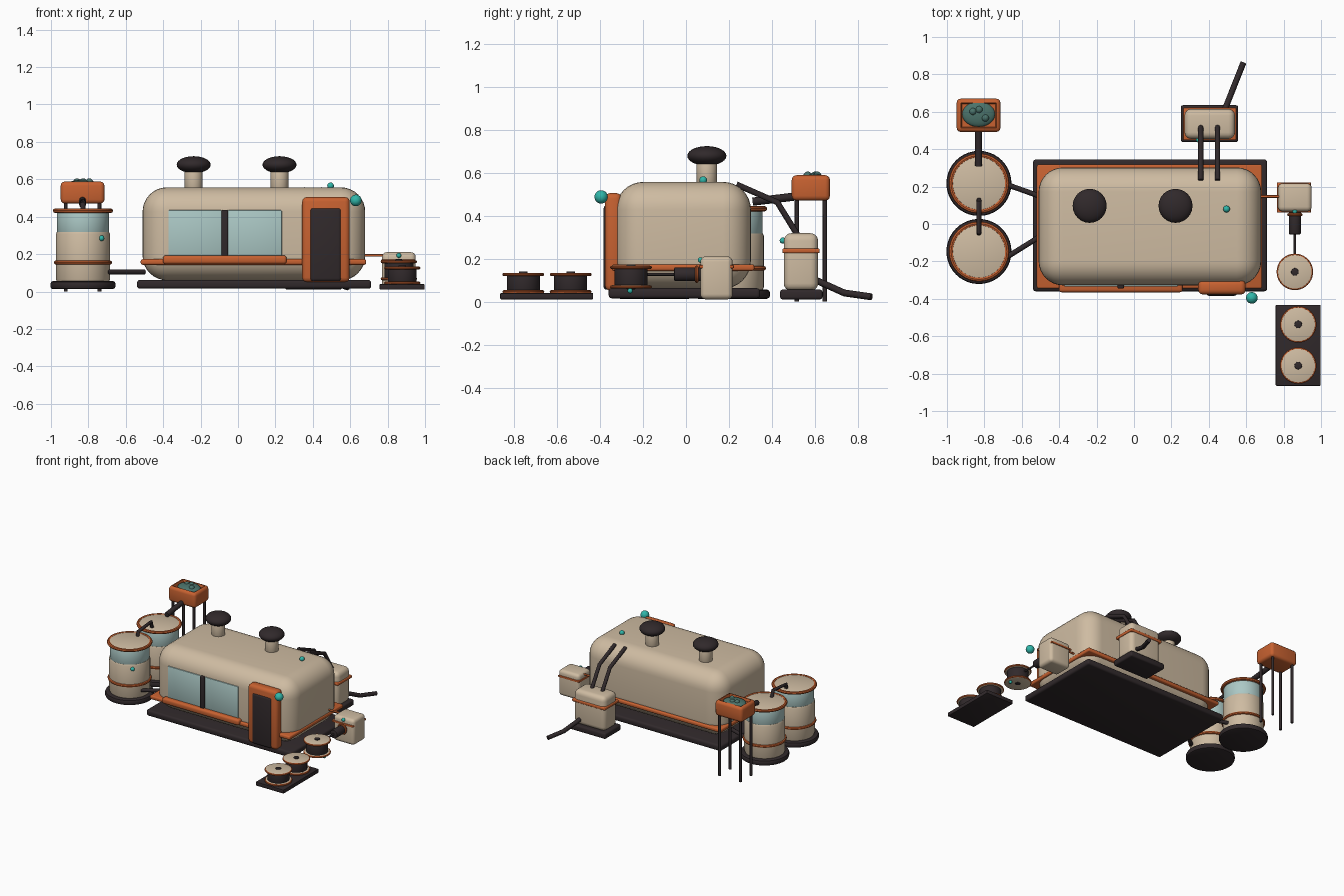
import bpy, bmesh, math
from mathutils import Vector, Matrix

if "Cube" in bpy.data.objects:
    bpy.data.objects.remove(bpy.data.objects["Cube"])


def make_mat(name, rgb):
    m = bpy.data.materials.new(name)
    m.diffuse_color = (*rgb, 1)
    m.use_nodes = True
    m.node_tree.nodes["Principled BSDF"].inputs["Base Color"].default_value = m.diffuse_color
    return m


CREAM = make_mat("cream", (0.62, 0.50, 0.36))
ORANGE = make_mat("orange", (0.57, 0.12, 0.03))
DARK = make_mat("charcoal", (0.03, 0.022, 0.024))
GLASS = make_mat("pale_glass", (0.41, 0.58, 0.56))
TEAL = make_mat("teal", (0.03, 0.47, 0.40))
ALGAE = make_mat("dark_green", (0.07, 0.17, 0.145))


def finish(name, bm, mat, angle=40):
    bmesh.ops.recalc_face_normals(bm, faces=bm.faces)
    me = bpy.data.meshes.new(name)
    bm.to_mesh(me)
    bm.free()
    return add(name, me, mat, angle)


def add(name, me, mat, angle=40):
    me.materials.clear()
    me.materials.append(mat)
    ob = bpy.data.objects.new(name, me)
    bpy.context.collection.objects.link(ob)
    bpy.ops.object.select_all(action='DESELECT')
    bpy.context.view_layer.objects.active = ob
    ob.select_set(True)
    bpy.ops.object.shade_smooth_by_angle(angle=math.radians(angle))
    return ob


def box(name, x, y, z, mat, bevel=0.0, seg=3):
    """Rounded box from (min, max) ranges."""
    bm = bmesh.new()
    bmesh.ops.create_cube(bm, size=1)
    for v in bm.verts:
        v.co = [r[0] if c < 0 else r[1] for c, r in zip(v.co, (x, y, z))]
    if bevel:
        bmesh.ops.bevel(bm, geom=bm.edges[:], offset=bevel, segments=seg,
                        profile=0.5, affect='EDGES')
    return finish(name, bm, mat)


def lathe(name, profile, loc, mat, steps=40, axis='Z'):
    """Revolve (radius, height) points, closed on the axis where radius is 0."""
    bm = bmesh.new()
    vs = [bm.verts.new((r, 0, h)) for r, h in profile]
    es = [bm.edges.new(p) for p in zip(vs, vs[1:])]
    bmesh.ops.spin(bm, geom=vs + es, cent=(0, 0, 0), axis=(0, 0, 1),
                   angle=math.tau, steps=steps)
    bmesh.ops.remove_doubles(bm, verts=bm.verts, dist=1e-5)
    if axis == 'Y':
        bm.transform(Matrix.Rotation(-math.pi / 2, 4, 'X'))
    bm.transform(Matrix.Translation(loc))
    return finish(name, bm, mat)


def drum(name, loc, r, z0, z1, mat, b=0.01, axis='Z'):
    """Cylinder with softened rims."""
    k = b * 0.3
    prof = [(0, z0), (r - b, z0), (r - k, z0 + k), (r, z0 + b),
            (r, z1 - b), (r - k, z1 - k), (r - b, z1), (0, z1)]
    return lathe(name, prof, loc, mat, axis=axis)


def ring(name, loc, R, r, mat, axis='Z'):
    prof = [(R + r * math.cos(i * math.tau / 8), r * math.sin(i * math.tau / 8))
            for i in range(9)]
    return lathe(name, prof, loc, mat, axis=axis)


def ball(name, loc, r, mat, scale=(1, 1, 1)):
    bm = bmesh.new()
    bmesh.ops.create_uvsphere(bm, u_segments=24, v_segments=14, radius=r)
    bm.transform(Matrix.Translation(loc) @ Matrix.Diagonal((*scale, 1)))
    return finish(name, bm, mat, 60)


def tube(name, pts, r, mat):
    cu = bpy.data.curves.new(name, 'CURVE')
    cu.dimensions = '3D'
    cu.bevel_depth, cu.bevel_resolution, cu.use_fill_caps = r, 2, True
    sp = cu.splines.new('POLY')
    sp.points.add(len(pts) - 1)
    for p, co in zip(sp.points, pts):
        p.co = (*co, 1)
    tmp = bpy.data.objects.new(name + "_path", cu)
    bpy.context.collection.objects.link(tmp)
    bpy.context.view_layer.update()
    dg = bpy.context.evaluated_depsgraph_get()
    me = bpy.data.meshes.new_from_object(tmp.evaluated_get(dg))
    bpy.data.objects.remove(tmp)
    return add(name, me, mat, 50)


# Main habitat: slab, rounded shell and belt
box("base_slab", (-0.54, 0.712), (-0.36, 0.345), (0.015, 0.062), DARK, 0.015)
box("main_shell", (-0.51, 0.68), (-0.328, 0.302), (0.06, 0.557), CREAM, 0.13, 8)
box("belt", (-0.52, 0.685), (-0.345, 0.318), (0.143, 0.173), ORANGE, 0.01)

# Window panes, mullion and sill
for s, (a, b) in (("left", (-0.372, -0.088)), ("right", (-0.054, 0.234))):
    box(s + "_window", (a, b), (-0.334, -0.31), (0.19, 0.435), GLASS, 0.004, 2)
box("window_mullion", (-0.088, -0.054), (-0.345, -0.31), (0.19, 0.437), DARK, 0.006)
box("window_sill", (-0.402, 0.26), (-0.365, -0.30), (0.147, 0.193), ORANGE, 0.015)

# Door with frame and lamp
box("door_frame", (0.343, 0.597), (-0.377, -0.30), (0.05, 0.505), ORANGE, 0.025)
box("door_panel", (0.385, 0.552), (-0.384, -0.35), (0.055, 0.448), DARK, 0.016)
ball("door_lamp", (0.63, -0.395, 0.487), 0.031, TEAL)
ball("roof_lamp", (0.495, 0.08, 0.565), 0.018, TEAL)

# Roof vents
for s, x in (("left", -0.237), ("right", 0.222)):
    drum(s + "_vent_stem", (x, 0.097, 0), 0.048, 0.545, 0.66, CREAM)
    ball(s + "_vent_cap", (x, 0.097, 0.678), 0.091, DARK, (1, 1, 0.5))

# Two storage tanks
for s, y in (("front", -0.147), ("rear", 0.217)):
    c = (-0.829, y, 0)
    drum(s + "_tank_foot", c, 0.174, 0.013, 0.056, DARK, 0.014)
    drum(s + "_tank_body", c, 0.145, 0.05, 0.322, CREAM, 0.016)
    drum(s + "_tank_glass", c, 0.140, 0.315, 0.425, GLASS, 0.003)
    drum(s + "_tank_lid", c, 0.148, 0.422, 0.439, CREAM, 0.004)
    ring(s + "_tank_rim", (c[0], y, 0.432), 0.149, 0.012, ORANGE)
    ring(s + "_tank_hoop", (c[0], y, 0.155), 0.145, 0.011, ORANGE)
    tube(s + "_tank_pipe", [(-0.70, 1.12 * y - 0.025, 0.105),
                            (-0.50, 0.147 if y > 0 else -0.065, 0.105)], 0.014, DARK)
ball("tank_lamp", (-0.73, -0.253, 0.285), 0.015, TEAL)
tube("tank_link_pipe", [(-0.829, -0.05, 0.43), (-0.829, -0.045, 0.47),
                        (-0.829, 0.115, 0.485), (-0.829, 0.13, 0.43)], 0.013, DARK)

# Raised feed hopper with open top
HX, HY = -0.831, 0.581
tube("hopper_chute", [(HX, 0.31, 0.465), (HX, 0.50, 0.488)], 0.019, DARK)
bm = bmesh.new()
bmesh.ops.create_cube(bm, size=1)
bm.transform(Matrix.Translation((HX, HY, 0.529)) @ Matrix.Diagonal((0.234, 0.178, 0.118, 1)))
bmesh.ops.bevel(bm, geom=bm.edges[:], offset=0.022, segments=3, profile=0.5, affect='EDGES')
bm.normal_update()
top = max(bm.faces, key=lambda f: f.calc_center_median().z)
bmesh.ops.inset_region(bm, faces=[top], thickness=0.008)
for v in top.verts:
    v.co.z -= 0.02
finish("hopper", bm, ORANGE)
ball("algae_heap", (HX, HY + 0.006, 0.572), 0.088, ALGAE, (1, 0.77, 0.27))
for i, (dx, dy) in enumerate(((-0.03, 0.02), (0.003, 0.03), (0.036, -0.014))):
    ball(f"algae_lump_{i}", (HX + dx, HY + dy, 0.585), 0.02, ALGAE)
for i, (sx, sy) in enumerate(((-1, -1), (1, -1), (-1, 1), (1, 1))):
    tube(f"hopper_leg_{i}", [(HX + 0.09 * sx, HY + 0.065 * sy, 0.001),
                             (HX + 0.09 * sx, HY + 0.065 * sy, 0.48)], 0.01, DARK)

# Rear generator with hoses and ground cable
box("generator_foot", (0.25, 0.557), (0.438, 0.635), (0.01, 0.056), DARK, 0.012)
box("generator_body", (0.27, 0.54), (0.455, 0.615), (0.05, 0.318), CREAM, 0.035, 4)
box("generator_band", (0.263, 0.547), (0.448, 0.622), (0.225, 0.247), ORANGE, 0.006)
ball("generator_lamp", (0.345, 0.45, 0.284), 0.014, TEAL)
for s, x in (("left", 0.357), ("right", 0.447)):
    tube(s + "_hose", [(x, 0.235, 0.545), (x, 0.425, 0.462), (x, 0.525, 0.30)], 0.014, DARK)
tube("ground_cable", [(0.485, 0.61, 0.097), (0.535, 0.737, 0.04), (0.585, 0.863, 0.022)],
     0.016, DARK)


# Cable spools
def spool(name, x, y, z0, z1):
    drum(name + "_core", (x, y, 0), 0.077, z0 + 0.005, z1 - 0.005, DARK, 0.004)
    for s, z in (("lower", z0 + 0.008), ("upper", z1 - 0.008)):
        drum(f"{name}_{s}_flange", (x, y, 0), 0.091, z - 0.008, z + 0.008, CREAM, 0.003)
        ring(f"{name}_{s}_rim", (x, y, z), 0.09, 0.0075, ORANGE)
    drum(name + "_hub", (x, y, 0), 0.02, z0 - 0.003, z1 + 0.006, DARK, 0.003)


spool("winch_spool", 0.86, -0.256, 0.06, 0.167)
box("spool_tray", (0.757, 0.998), (-0.865, -0.432), (0.01, 0.04), DARK, 0.005, 2)
spool("front_spool", 0.878, -0.757, 0.038, 0.134)
spool("middle_spool", 0.878, -0.537, 0.038, 0.134)

# Side winch: housing, motor, shaft and feed line
box("winch_housing", (0.77, 0.95), (0.067, 0.217), (0.01, 0.21), CREAM, 0.025, 4)
box("winch_band", (0.764, 0.946), (0.061, 0.223), (0.155, 0.17), ORANGE, 0.004, 2)
tube("feed_line", [(0.66, 0.147, 0.193), (0.78, 0.147, 0.193)], 0.007, ORANGE)
drum("winch_motor", (0.86, 0, 0.127), 0.032, -0.055, 0.07, DARK, 0.005, 'Y')
ring("winch_collar", (0.86, 0.05, 0.127), 0.033, 0.008, ORANGE, 'Y')
tube("winch_shaft", [(0.86, -0.05, 0.127), (0.86, -0.19, 0.127)], 0.007, DARK)
ball("winch_lamp", (0.86, 0.068, 0.193), 0.013, TEAL)
ball("spool_lamp", (0.925, -0.26, 0.05), 0.012, TEAL)
